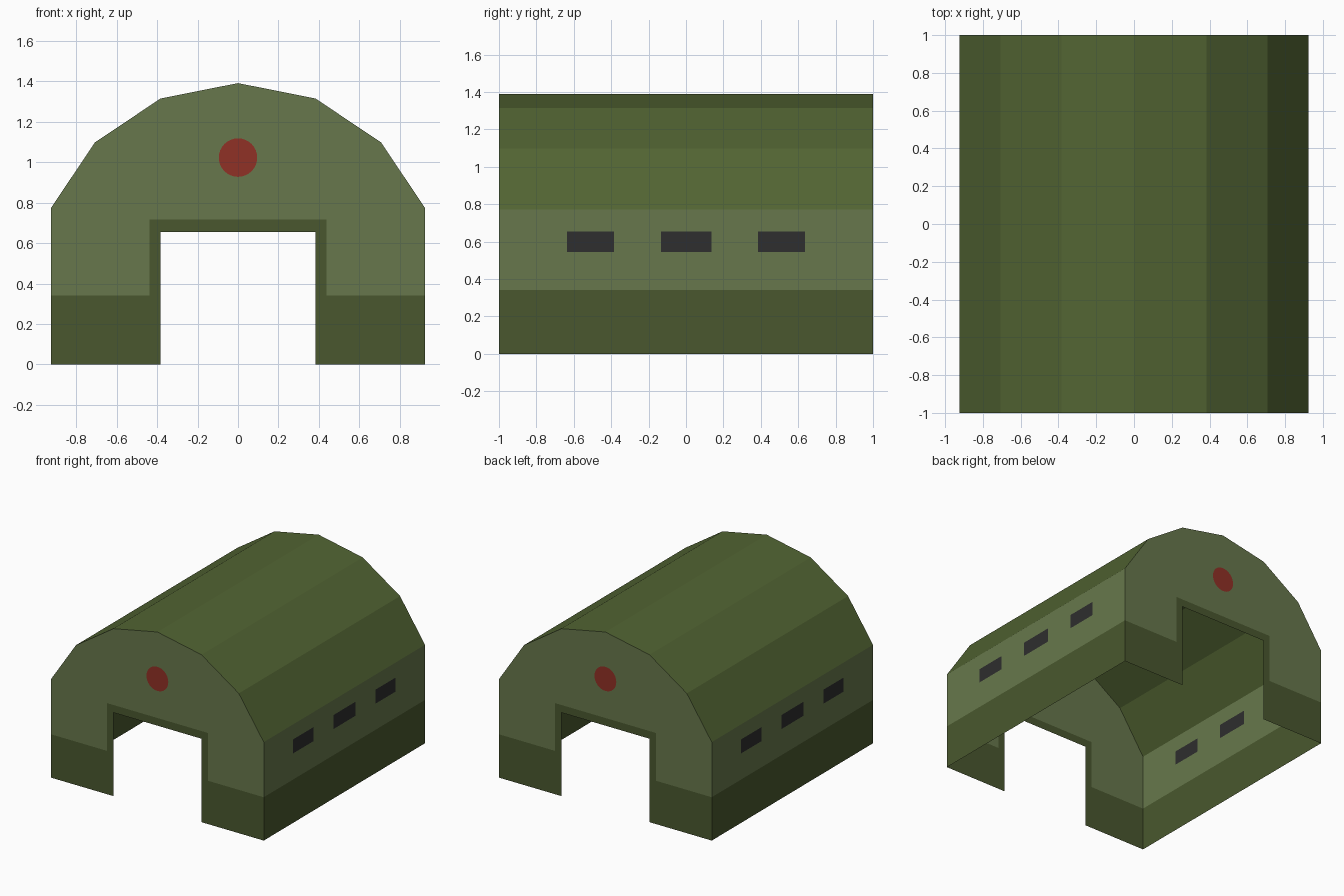
import bpy, bmesh
from math import sin, cos, pi, radians
from mathutils import Vector

if "Cube" in bpy.data.objects:
    bpy.data.objects.remove(bpy.data.objects["Cube"])


def material(name, rgb):
    m = bpy.data.materials.new(name)
    m.diffuse_color = [(c / 255) ** 2.2 for c in rgb] + [1]
    m.use_nodes = True
    m.node_tree.nodes["Principled BSDF"].inputs["Base Color"].default_value = m.diffuse_color
    return m


MATS = [material("pale_green", (103, 119, 77)),
        material("dark_green", (75, 88, 50)),
        material("roof_green", (83, 100, 54)),
        material("window_grey", (50, 50, 50)),
        material("red", (143, 52, 42))]
PALE, DARK, ROOF, GLASS, RED = range(5)

BASE, SPRING = 0.34, 0.39      # painted base height, centre height of the arch
ARCH = [(sin(radians(a)), SPRING + cos(radians(a))) for a in
        (67.5, 45, 22.5, 0, -22.5, -45, -67.5)]
W, EAVE = ARCH[0]


def add_face(bm, points, mat):
    bm.faces.new([bm.verts.new(p) for p in points]).material_index = mat


def finish(bm, name, outward):
    # weld the sheet and turn every face away from the inside
    bmesh.ops.remove_doubles(bm, verts=bm.verts, dist=1e-4)
    bm.normal_update()
    for f in bm.faces:
        if f.normal.dot(outward(f)) < 0:
            f.normal_flip()
    mesh = bpy.data.meshes.new(name)
    bm.to_mesh(mesh)
    bm.free()
    for m in MATS:
        mesh.materials.append(m)
    obj = bpy.data.objects.new(name, mesh)
    bpy.context.collection.objects.link(obj)


def loop_edges(bm, points):
    v = [bm.verts.new(p) for p in points]
    return [bm.edges.new((v[i - 1], v[i])) for i in range(len(v))]


# Faceted arched roof
bm = bmesh.new()
for (x0, z0), (x1, z1) in zip(ARCH, ARCH[1:]):
    add_face(bm, [(x0, -1, z0), (x0, 1, z0), (x1, 1, z1), (x1, -1, z1)], ROOF)
finish(bm, "roof", lambda f: f.calc_center_median() - Vector((0, 0, SPRING)))

# Side walls with painted base and three windows each
YS = [-1, -0.635, -0.385, -0.135, 0.135, 0.385, 0.635, 1]
ZS = [0, BASE, 0.545, 0.655, EAVE]
for side, s in (("left", -1), ("right", 1)):
    bm = bmesh.new()
    for i in range(len(YS) - 1):
        for j in range(len(ZS) - 1):
            mat = DARK if j == 0 else GLASS if j == 2 and i % 2 else PALE
            y0, y1, z0, z1 = YS[i], YS[i + 1], ZS[j], ZS[j + 1]
            add_face(bm, [(s * W, y0, z0), (s * W, y1, z0),
                          (s * W, y1, z1), (s * W, y0, z1)], mat)
    finish(bm, side + "_wall", lambda f: Vector((s, 0, 0)))

# Gable ends with doorway, door frame, painted base and red disc
DX, DZ, FX, FZ = 0.383, 0.655, 0.438, 0.715
DISC = [(0.095 * cos(i * pi / 16), 1.022 + 0.095 * sin(i * pi / 16)) for i in range(32)]
for end, y in (("front", -1), ("back", 1)):
    bm = bmesh.new()

    def at(pts):
        return [(px, y, pz) for px, pz in pts]

    # pale upper panel, with the disc cut out of it
    outline = [(W, BASE)] + ARCH + [(-W, BASE), (-FX, BASE), (-FX, FZ), (FX, FZ), (FX, BASE)]
    edges = loop_edges(bm, at(outline)) + loop_edges(bm, at(DISC))
    bmesh.ops.triangle_fill(bm, use_beauty=True, edges=edges, normal=(0, y, 0))
    add_face(bm, at(DISC), RED)
    # base and frame
    for s in (-1, 1):
        add_face(bm, at([(s * DX, 0), (s * W, 0), (s * W, BASE), (s * FX, BASE),
                         (s * DX, BASE)]), DARK)
        add_face(bm, at([(s * DX, BASE), (s * FX, BASE), (s * FX, FZ), (s * DX, DZ)]), DARK)
    add_face(bm, at([(-DX, DZ), (DX, DZ), (FX, FZ), (-FX, FZ)]), DARK)
    finish(bm, end + "_gable", lambda f: Vector((0, y, 0)))
